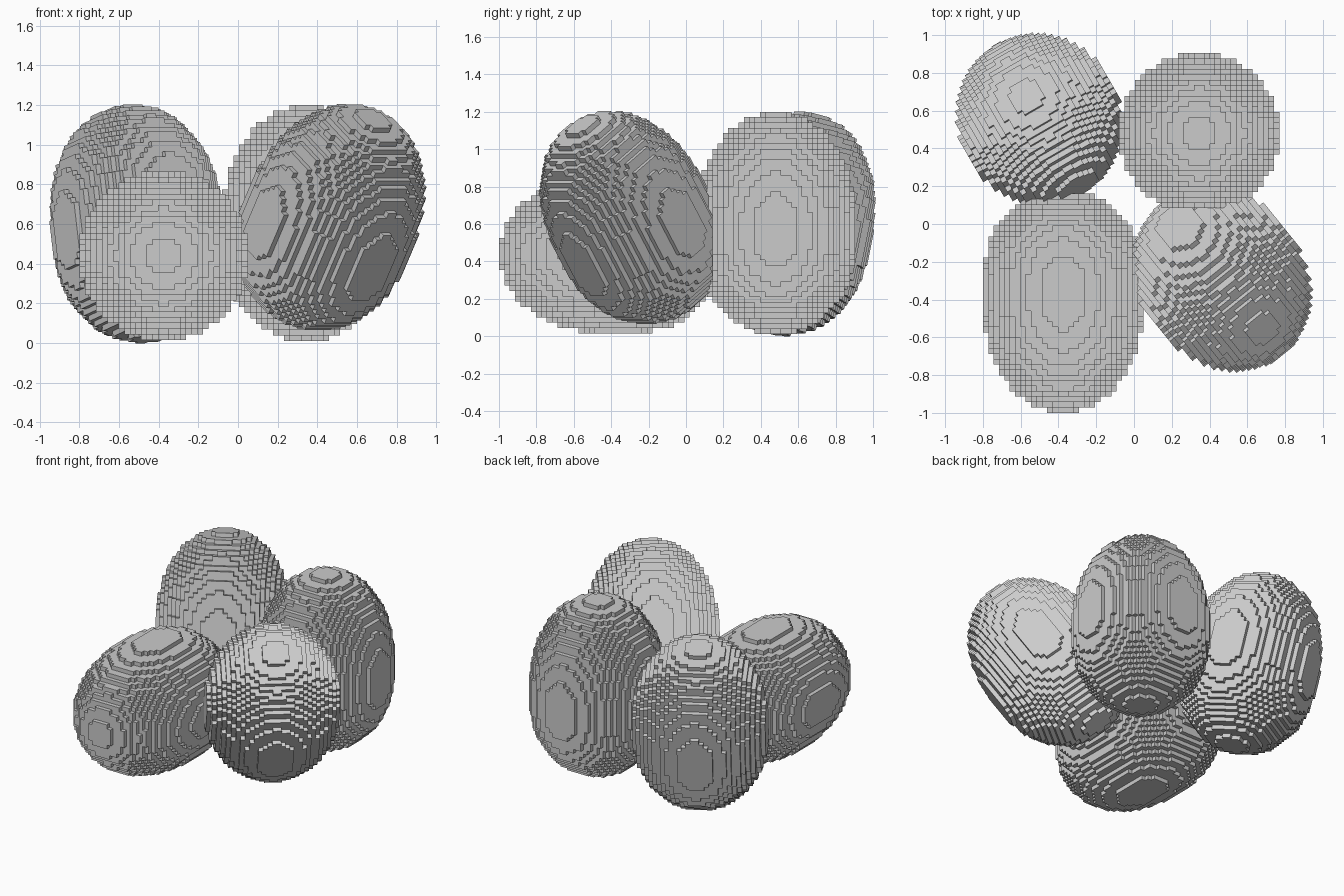
import bpy, bmesh
from math import radians
from mathutils import Vector, Euler

if "Cube" in bpy.data.objects:
    bpy.data.objects.remove(bpy.data.objects["Cube"])

CELL = 0.0283          # edge of one cube
RADIUS = 15.08         # largest radius, in cubes
TIP, BLUNT = 23, 19    # cubes from the widest layer to each end


def filled(i, j, k):
    """True if the cube at this grid cell lies inside the egg."""
    if not -BLUNT <= k < TIP:
        return False
    t = k + 0.5
    t = t / TIP if t > 0 else -t / BLUNT
    r2 = RADIUS ** 2 * (1 - t ** 2.4)
    return (i + 0.5) ** 2 + (j + 0.5) ** 2 <= r2


def make_egg_mesh():
    """Stepped egg: only the outer cube faces are kept."""
    bm = bmesh.new()
    verts = {}

    def vert(p):
        if p not in verts:
            verts[p] = bm.verts.new(Vector(p) * CELL)
        return verts[p]

    n = 16
    for i in range(-n, n):
        for j in range(-n, n):
            for k in range(-BLUNT, TIP):
                if not filled(i, j, k):
                    continue
                cell = (i, j, k)
                for axis in range(3):
                    for side in (0, 1):
                        near = list(cell)
                        near[axis] += 2 * side - 1
                        if filled(*near):
                            continue
                        u, v = (axis + 1) % 3, (axis + 2) % 3
                        ring = []
                        for du, dv in ((0, 0), (1, 0), (1, 1), (0, 1)):
                            p = list(cell)
                            p[axis] += side
                            p[u] += du
                            p[v] += dv
                            ring.append(vert(tuple(p)))
                        bm.faces.new(ring if side else ring[::-1])
    mesh = bpy.data.meshes.new("stepped_egg")
    bm.to_mesh(mesh)
    bm.free()
    return mesh


def place_egg(name, mesh, centre, angles):
    """Turn the egg, then put the middle of its bounds at centre."""
    rot = Euler([radians(a) for a in angles])
    pts = [rot.to_matrix() @ v.co for v in mesh.vertices]
    mid = Vector([(min(p[a] for p in pts) + max(p[a] for p in pts)) / 2 for a in range(3)])
    ob = bpy.data.objects.new(name, mesh)
    ob.rotation_euler = rot
    ob.location = Vector(centre) - mid
    bpy.context.collection.objects.link(ob)


egg = make_egg_mesh()
# One egg lying down, one upright, two leaning
place_egg("lying_egg", egg, (-0.375, -0.405, 0.44), (90, 0, 0))
place_egg("upright_egg", egg, (0.345, 0.48, 0.605), (0, 0, 0))
place_egg("slightly_leaning_egg", egg, (-0.50, 0.555, 0.60), (-13, 0, 30))
place_egg("leaning_egg", egg, (0.465, -0.29, 0.635), (34, 0, 39))
